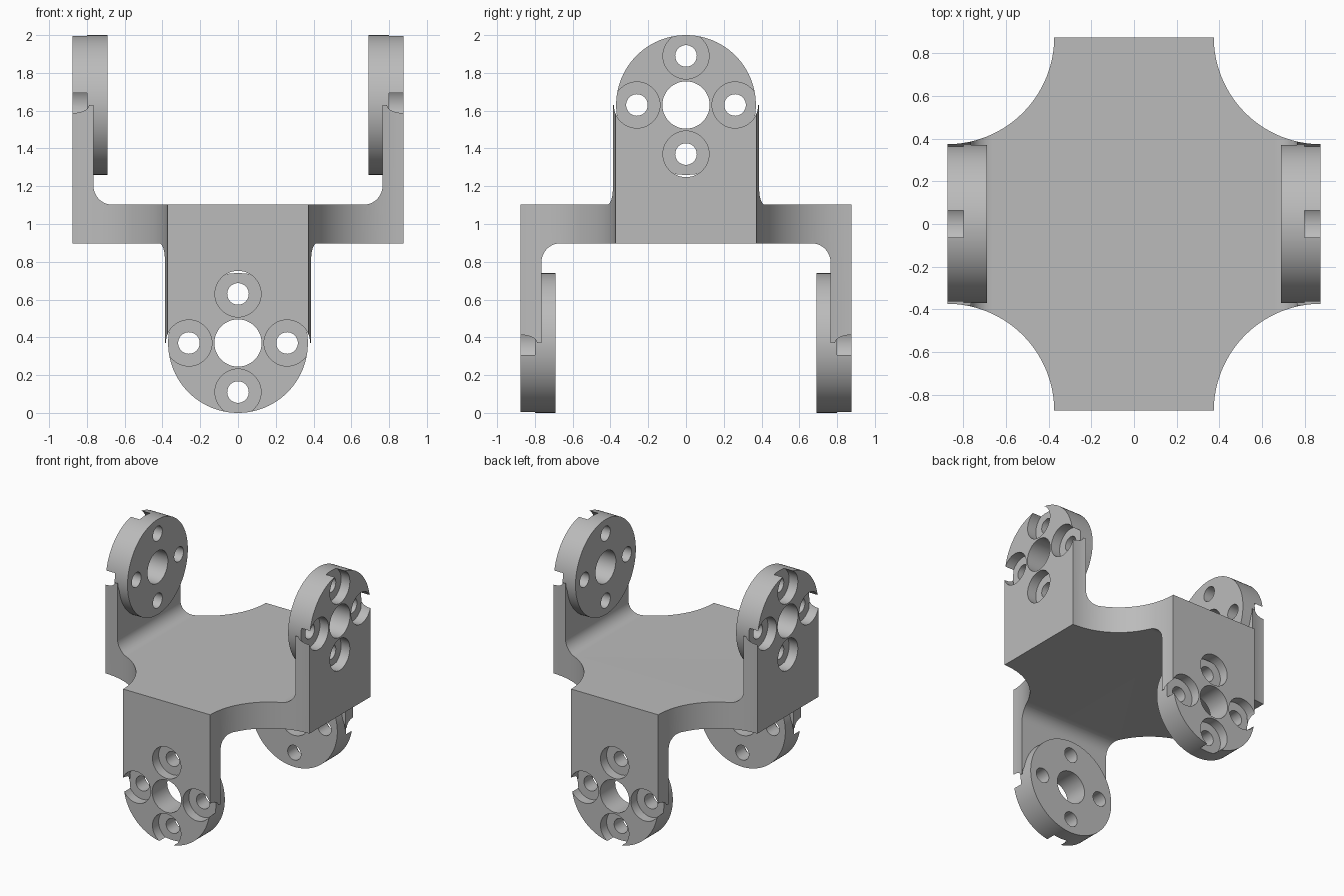
import bpy, bmesh
from math import sin, cos, pi, radians
from mathutils import Matrix, Vector

cube = bpy.data.objects.get("Cube")
if cube:
    bpy.data.objects.remove(cube, do_unlink=True)

OUT = 0.875              # outer face of the arms
WALL = 0.765             # inner face of the arm walls
PAD_IN = 0.69            # inner face of the round pads
PAD_R = 0.37             # pad radius
PIVOT = 0.63             # pivot height from the middle of the bracket
BOLT = 0.26              # bolt circle radius
RING = [(BOLT, 0), (-BOLT, 0), (0, BOLT), (0, -BOLT)]

metal = bpy.data.materials.new("grey metal")
metal.use_nodes = True
metal.diffuse_color = (0.5, 0.5, 0.5, 1)
metal.node_tree.nodes["Principled BSDF"].inputs["Base Color"].default_value = (0.5, 0.5, 0.5, 1)


def make_object(name, bm):
    bmesh.ops.recalc_face_normals(bm, faces=bm.faces)
    mesh = bpy.data.meshes.new(name)
    bm.to_mesh(mesh)
    bm.free()
    mesh.materials.append(metal)
    obj = bpy.data.objects.new(name, mesh)
    bpy.context.collection.objects.link(obj)
    return obj


def prism(name, points, direction):
    """Extrude a closed outline along a direction."""
    bm = bmesh.new()
    face = bm.faces.new([bm.verts.new(p) for p in points])
    result = bmesh.ops.extrude_face_region(bm, geom=[face])
    verts = [g for g in result["geom"] if isinstance(g, bmesh.types.BMVert)]
    bmesh.ops.translate(bm, verts=verts, vec=direction)
    return make_object(name, bm)


def arm_frames():
    """Frames with local z pointing out of each of the four arms."""
    for turn in range(4):
        height = 1 + PIVOT if turn % 2 == 0 else 1 - PIVOT
        yield (Matrix.Translation((0, 0, height))
               @ Matrix.Rotation(turn * pi / 2, 4, "Z")
               @ Matrix.Rotation(pi / 2, 4, "Y"))


def cylinders(name, specs):
    """Same cylinders on all arms; specs are (centre, radius, inner, outer)."""
    bm = bmesh.new()
    for frame in arm_frames():
        for (a, b), radius, inner, outer in specs:
            bmesh.ops.create_cone(
                bm, cap_ends=True, segments=96 if radius > 0.3 else 48,
                radius1=radius, radius2=radius, depth=outer - inner,
                matrix=frame @ Matrix.Translation((a, b, (inner + outer) / 2)))
    return make_object(name, bm)


def combine(target, tool, operation):
    mod = target.modifiers.new("combine", "BOOLEAN")
    mod.operation, mod.solver, mod.object = operation, "EXACT", tool
    bpy.context.view_layer.objects.active = target
    bpy.ops.object.modifier_apply(modifier=mod.name)
    bpy.data.objects.remove(tool, do_unlink=True)


# Cross-shaped stock with four concave corners
outline = []
centre, arc_r, steps = 0.877, 0.503, 32
for k in range(4):
    spin = Matrix.Rotation(k * pi / 2, 3, "Z")
    corner = [Vector((OUT, centre - arc_r, 0))]
    for i in range(1, steps):
        t = -pi / 2 - i / steps * pi / 2
        corner.append(Vector((centre + arc_r * cos(t), centre + arc_r * sin(t), 0)))
    corner.append(Vector((centre - arc_r, OUT, 0)))
    outline += [spin @ p + Vector((0, 0, 1 - PIVOT)) for p in corner]
bracket = prism("cross_bracket", outline, (0, 0, 2 * PIVOT))

# Channels with rounded inner corners, one above and one below the plate
fillet, plate = 0.1, 0.102
half = [(WALL - fillet + fillet * cos(t), plate + fillet + fillet * sin(t))
        for t in [radians(-90 + 90 * i / 12) for i in range(13)]]
channel = half + [(WALL, 1.2), (-WALL, 1.2)] + [(-x, z) for x, z in reversed(half)]
combine(bracket, prism("upper_channel", [(x, -2, 1 + z) for x, z in channel], (0, 4, 0)), "DIFFERENCE")
combine(bracket, prism("lower_channel", [(-2, y, 1 - z) for y, z in channel], (4, 0, 0)), "DIFFERENCE")

# Bolt recesses through the walls, then the round pads that back them
combine(bracket, cylinders("wall_recesses", [(p, 0.122, 0.72, 0.92) for p in RING]), "DIFFERENCE")
combine(bracket, cylinders("round_pads", [((0, 0), PAD_R, PAD_IN, OUT)]), "UNION")
combine(bracket, cylinders("pad_recesses", [(p, 0.122, 0.8, 0.92) for p in RING]), "DIFFERENCE")

# Bolt holes and the large centre hole
holes = [(p, 0.057, 0.6, 0.95) for p in RING] + [((0, 0), 0.125, 0.6, 0.95)]
combine(bracket, cylinders("bolt_holes", holes), "DIFFERENCE")

bpy.ops.object.select_all(action="DESELECT")
bracket.select_set(True)
bpy.context.view_layer.objects.active = bracket
bpy.ops.object.shade_smooth_by_angle(angle=radians(30))
